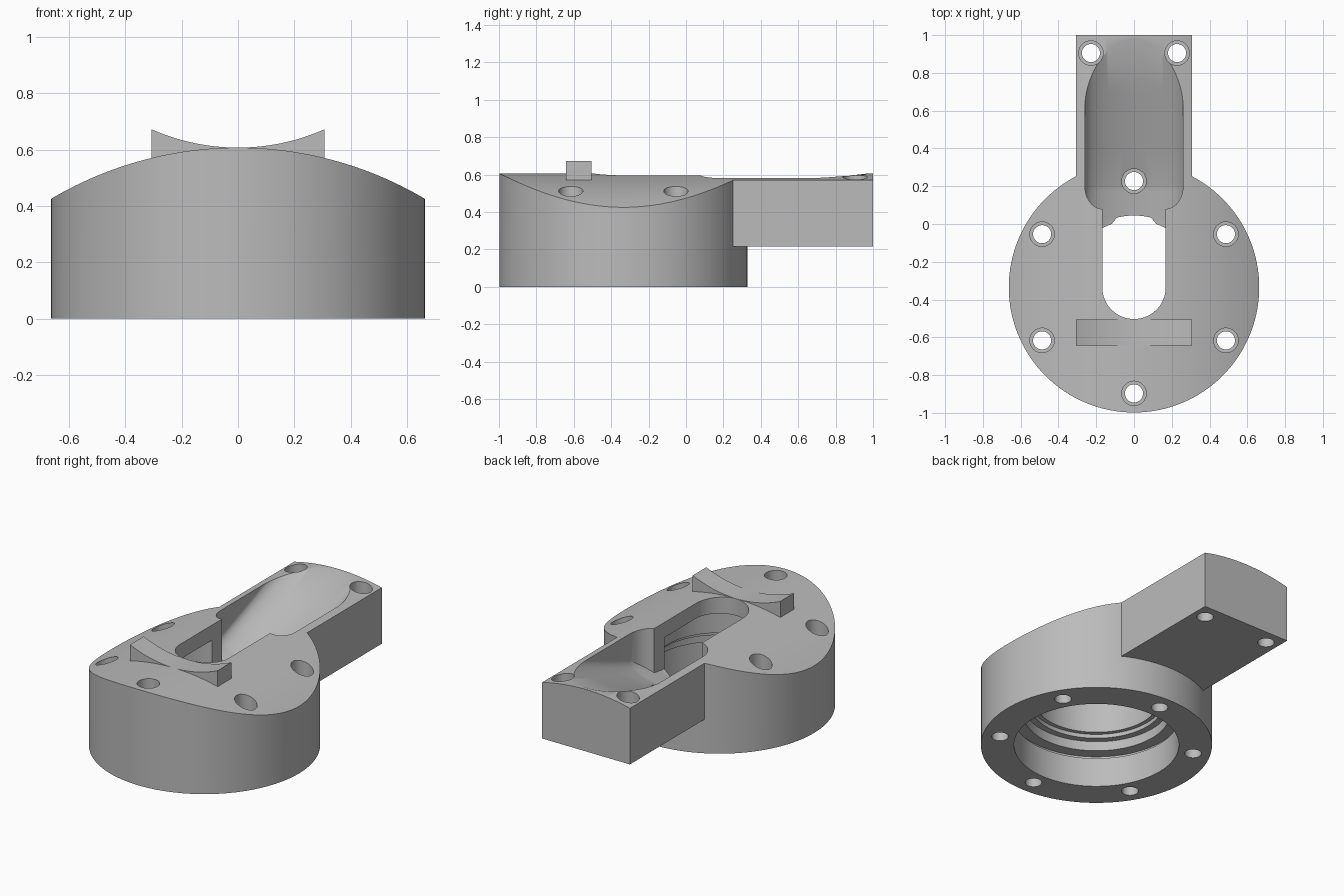
import bpy, bmesh
from math import sin, cos, pi, sqrt, radians
from mathutils import Vector

if "Cube" in bpy.data.objects:
    bpy.data.objects.remove(bpy.data.objects["Cube"], do_unlink=True)

DISC_Y, DISC_R = -0.335, 0.663      # round housing
ARM_W, ARM_Z = 0.307, 0.215         # half width and underside of the arm
CROWN_R, CROWN_Z = 1.3, 0.607       # curved top running along y
SLOT_W, TROUGH_W = 0.168, 0.26      # half widths of the openings

grey = bpy.data.materials.new("plain_grey")
grey.use_nodes = True
grey.diffuse_color = (0.5, 0.5, 0.5, 1)
grey.node_tree.nodes["Principled BSDF"].inputs["Base Color"].default_value = (0.5, 0.5, 0.5, 1)


def loft(name, rings):
    """Skin a list of equal-length rings and cap both ends."""
    bm = bmesh.new()
    loops = [[bm.verts.new(p) for p in ring] for ring in rings]
    n = len(loops[0])
    for a, b in zip(loops, loops[1:]):
        for i in range(n):
            j = (i + 1) % n
            bm.faces.new((a[i], a[j], b[j], b[i]))
    bm.faces.new(loops[0])
    bm.faces.new(loops[-1])
    bmesh.ops.recalc_face_normals(bm, faces=bm.faces)
    mesh = bpy.data.meshes.new(name)
    bm.to_mesh(mesh)
    bm.free()
    mesh.materials.append(grey)
    obj = bpy.data.objects.new(name, mesh)
    bpy.context.collection.objects.link(obj)
    return obj


def turned(name, profile, x=0, y=0, sides=96):
    """Solid of revolution from (radius, height) pairs."""
    turn = [2 * pi * i / sides for i in range(sides)]
    return loft(name, [[(x + r * cos(a), y + r * sin(a), z) for a in turn]
                       for r, z in profile])


def along_y(name, outline, y0, y1):
    return loft(name, [[(x, y, z) for x, z in outline] for y in (y0, y1)])


def activate(obj):
    bpy.ops.object.select_all(action='DESELECT')
    obj.select_set(True)
    bpy.context.view_layer.objects.active = obj


def combine(target, tool, operation):
    mod = target.modifiers.new(tool.name, 'BOOLEAN')
    mod.operation, mod.object, mod.solver = operation, tool, 'EXACT'
    activate(target)
    bpy.ops.object.modifier_apply(modifier=mod.name)
    bpy.data.objects.remove(tool, do_unlink=True)


def crown(x):
    return CROWN_Z - CROWN_R + sqrt(CROWN_R ** 2 - x * x)


# Housing: round body plus arm, trimmed by the curved crown
housing = turned("housing", [(DISC_R, 0), (DISC_R, 0.75)], y=DISC_Y, sides=128)
arm = along_y("arm", [(-ARM_W, ARM_Z), (ARM_W, ARM_Z), (ARM_W, 0.75), (-ARM_W, 0.75)], 0, 1)
combine(housing, arm, 'UNION')
xs = [-0.8 + 1.6 * i / 64 for i in range(65)]
trim = along_y("crown_trim", [(0.8, -0.1), (-0.8, -0.1)] + [(x, crown(x)) for x in xs], -1.2, 1.2)
combine(housing, trim, 'INTERSECT')

# Stepped bore from below, with a retaining groove
bore = turned("bore", [(0.473, -0.1), (0.473, 0.185), (0.49, 0.185), (0.49, 0.205),
                       (0.42, 0.205), (0.42, 0.265), (0.38, 0.265), (0.38, 0.29),
                       (0.355, 0.29), (0.355, 0.5)], y=DISC_Y)
combine(housing, bore, 'DIFFERENCE')

# Slot through the top, round at the front
arc = [pi + pi * i / 32 for i in range(33)]
plan = [(SLOT_W * cos(a), DISC_Y + SLOT_W * sin(a)) for a in arc]
plan += [(SLOT_W, -0.06), (-SLOT_W, -0.06)]
slot = loft("slot", [[(x, y, z) for x, y in plan] for z in (0.4, 0.8)])
combine(housing, slot, 'DIFFERENCE')


# Trough: dished floor climbing towards the end of the arm
def trough_floor(x, y):
    base = CROWN_Z - 0.38 * (0.98 - y)
    if y < 0.2:
        base = 0.31 - 0.16 * (0.2 - max(y, 0))
    return base + 0.11 * (1 - sqrt(max(0, 1 - (x / TROUGH_W) ** 2)))


stations = [(-0.2, SLOT_W), (0, SLOT_W), (0.04, SLOT_W)]
for i in range(13):
    t = pi / 2 * i / 12
    stations.append((0.2 - 0.12 * cos(t), SLOT_W + (TROUGH_W - SLOT_W) * sin(t)))
stations += [(0.4, TROUGH_W), (0.7, TROUGH_W), (1.1, TROUGH_W)]
rings = []
for y, w in stations:
    row = [w * sin(-pi / 2 + pi * i / 40) for i in range(41)]
    rings.append([(x, y, trough_floor(x, y)) for x in row] + [(w, y, 0.9), (-w, y, 0.9)])
combine(housing, loft("trough", rings), 'DIFFERENCE')

# Counterbored bolt holes: six around the disc, two at the arm end
holes = [(0.562 * cos(a), DISC_Y + 0.562 * sin(a), 0.25)
         for a in (radians(30 + 60 * i) for i in range(6))]
holes += [(side * 0.228, 0.905, 0.33) for side in (-1, 1)]
for x, y, seat in holes:
    bolt = turned("bolt_hole", [(0.048, -0.1), (0.048, seat), (0.065, seat), (0.065, 0.8)],
                  x, y, sides=32)
    combine(housing, bolt, 'DIFFERENCE')

# Saddle: concave cradle across the front of the top
SADDLE_R = 0.757
steps = [-ARM_W + 2 * ARM_W * i / 32 for i in range(33)]
cradle = [(x, CROWN_Z + SADDLE_R - sqrt(SADDLE_R ** 2 - x * x)) for x in steps]
saddle = along_y("saddle", [(ARM_W, 0.56), (-ARM_W, 0.56)] + cradle, -0.642, -0.505)

for part in (housing, saddle):
    activate(part)
    bpy.ops.object.shade_smooth_by_angle(angle=radians(30))
